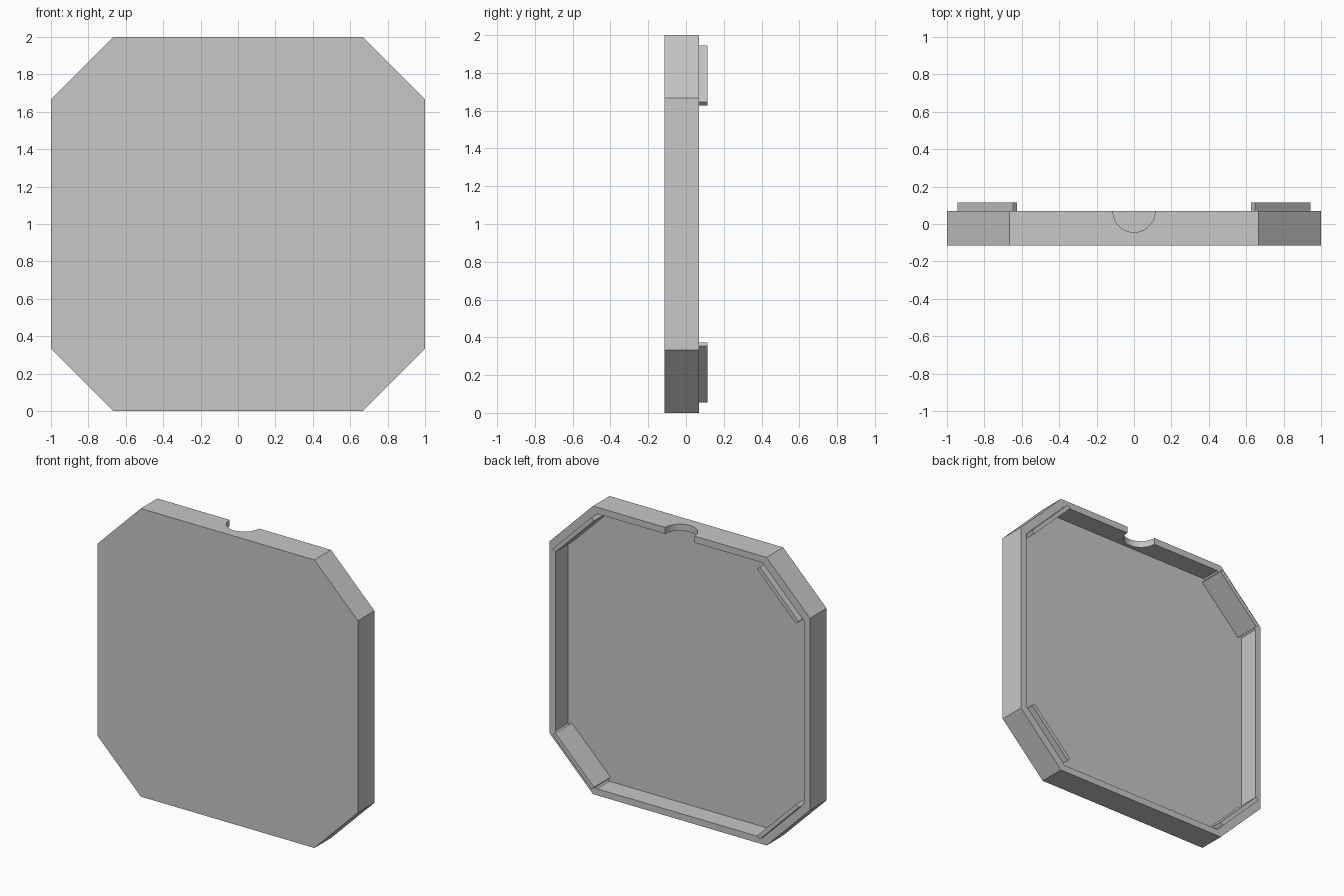
import bpy
import bmesh
import math
from mathutils import Matrix, Vector

cube = bpy.data.objects.get("Cube")
if cube:
    bpy.data.objects.remove(cube, do_unlink=True)

WALL = 2 / 44                 # wall and floor thickness
FRONT = -2.5 * WALL
FLOOR = FRONT + WALL
RIM = FRONT + 4 * WALL
TAB_END = RIM + WALL

grey = bpy.data.materials.new("plain_grey")
grey.use_nodes = True
grey.diffuse_color = (0.57, 0.57, 0.57, 1)
grey.node_tree.nodes["Principled BSDF"].inputs["Base Color"].default_value = grey.diffuse_color


def finish(bm, name):
    bmesh.ops.recalc_face_normals(bm, faces=bm.faces)
    mesh = bpy.data.meshes.new(name)
    bm.to_mesh(mesh)
    bm.free()
    mesh.materials.append(grey)
    obj = bpy.data.objects.new(name, mesh)
    bpy.context.collection.objects.link(obj)
    return obj


def octagon(bm, half, y):
    """Ring of vertices for a square with cut corners, facing the front."""
    side = half * 2 / 3
    corner = [(half, side), (side, half)]
    points = []
    for i in range(4):
        turn = Matrix.Rotation(i * math.pi / 2, 2)
        points += [turn @ Vector(p) for p in corner]
    return [bm.verts.new((p.x, y, p.y + 1)) for p in points]


# Tray: rings from the front face, round the rim, down to the inner floor
bm = bmesh.new()
rings = [octagon(bm, 1, FRONT), octagon(bm, 1, RIM),
         octagon(bm, 1 - WALL, RIM), octagon(bm, 1 - WALL, FLOOR)]
bm.faces.new(rings[0])
bm.faces.new(rings[-1])
for a, b in zip(rings, rings[1:]):
    for i in range(8):
        j = (i + 1) % 8
        bm.faces.new((a[i], a[j], b[j], b[i]))
tray = finish(bm, "tray")

# Half-round finger notch through the top wall
bm = bmesh.new()
bmesh.ops.create_cone(bm, cap_ends=True, segments=64, radius1=0.1125, radius2=0.1125,
                      depth=0.2, matrix=Matrix.Translation((0, RIM, 2)))
cutter = finish(bm, "notch_cutter")
cutter.hide_render = True
cut = tray.modifiers.new("notch", "BOOLEAN")
cut.operation = "DIFFERENCE"
cut.solver = "EXACT"
cut.object = cutter
bpy.context.view_layer.objects.active = tray
tray.select_set(True)
bpy.ops.object.modifier_apply(modifier=cut.name)
bpy.data.objects.remove(cutter, do_unlink=True)
bpy.ops.object.shade_smooth_by_angle(angle=math.radians(30))

# Snap tabs standing against the inside of each cut corner
LENGTH, THICK = 0.422, 0.028
distance = (1 - WALL) * 5 / 6 * math.sqrt(2) - THICK / 2
for i, name in enumerate(["top_left", "top_right", "bottom_right", "bottom_left"]):
    turn = Matrix.Rotation(-math.radians(45 + 90 * i), 4, "Y")
    place = Matrix.Translation((0, (FLOOR + TAB_END) / 2, 1)) @ turn
    size = Matrix.Diagonal((THICK, TAB_END - FLOOR, LENGTH, 1))
    bm = bmesh.new()
    bmesh.ops.create_cube(bm, size=1,
                          matrix=place @ Matrix.Translation((distance, 0, 0)) @ size)
    finish(bm, name + "_tab")
